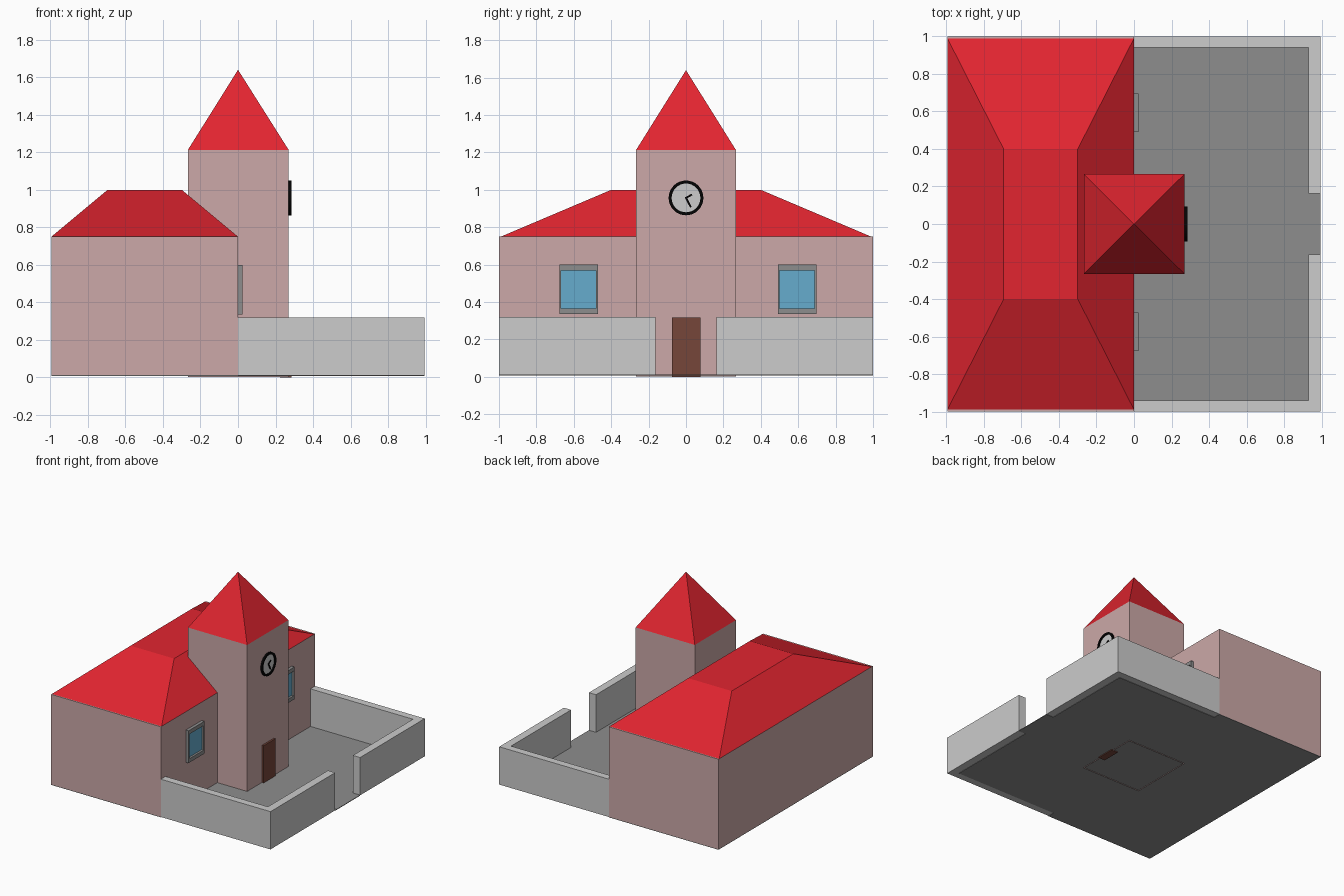
import bpy, bmesh
from math import atan2, hypot

cube = bpy.data.objects.get("Cube")
if cube:
    bpy.data.objects.remove(cube, do_unlink=True)


def material(name, *rgb):
    """Flat material from 0-255 display colour values."""
    lin = [((c / 255 + 0.055) / 1.055) ** 2.4 if c > 10 else c / 255 / 12.92 for c in rgb]
    m = bpy.data.materials.new(name)
    m.use_nodes = True
    m.diffuse_color = (*lin, 1)
    m.node_tree.nodes["Principled BSDF"].inputs["Base Color"].default_value = (*lin, 1)
    return m


PINK = material("pink_plaster", 204, 169, 168)
RED = material("red_tiles", 226, 37, 48)
STONE = material("light_stone", 204, 204, 204)
GREY = material("grey_paving", 141, 141, 141)
GLASS = material("blue_glass", 102, 172, 205)
BROWN = material("brown_wood", 118, 70, 58)
BLACK = material("black_iron", 4, 4, 4)


def finish(name, bm, mat):
    bmesh.ops.recalc_face_normals(bm, faces=bm.faces)
    mesh = bpy.data.meshes.new(name)
    bm.to_mesh(mesh)
    bm.free()
    mesh.materials.append(mat)
    obj = bpy.data.objects.new(name, mesh)
    bpy.context.collection.objects.link(obj)
    return obj


def frustum(name, mat, x, y, z, top_x=None, top_y=None, open_bottom=False):
    """Box between ranges; the top may be a smaller rectangle."""
    bm = bmesh.new()
    rings = []
    for (x0, x1), (y0, y1), h in ((x, y, z[0]), (top_x or x, top_y or y, z[1])):
        rings.append([bm.verts.new(p) for p in
                      ((x0, y0, h), (x1, y0, h), (x1, y1, h), (x0, y1, h))])
    low, high = rings
    for i in range(4):
        j = (i + 1) % 4
        bm.faces.new((low[i], low[j], high[j], high[i]))
    bm.faces.new(high)
    bottom = bm.faces.new(low[::-1])
    bmesh.ops.recalc_face_normals(bm, faces=bm.faces)
    if open_bottom:
        bmesh.ops.delete(bm, geom=[bottom], context='FACES_ONLY')
    bmesh.ops.remove_doubles(bm, verts=bm.verts, dist=1e-5)
    return finish(name, bm, mat)


def prism(name, mat, outline, z0, z1):
    """Vertical prism over a ground outline."""
    bm = bmesh.new()
    face = bm.faces.new([bm.verts.new((px, py, z0)) for px, py in outline])
    ext = bmesh.ops.extrude_face_region(bm, geom=[face])
    for v in ext["geom"]:
        if isinstance(v, bmesh.types.BMVert):
            v.co.z = z1
    return finish(name, bm, mat)


X, Y, INNER_X, INNER_Y, GATE = 0.995, 1.0, 0.93, 0.94, 0.162
BASE = 0.01

# Courtyard floor: wide under the hall, narrower between the walls, out to the gate
half = [(X, GATE), (INNER_X, GATE), (INNER_X, INNER_Y), (0, INNER_Y), (0, Y), (-X, Y)]
prism("courtyard_floor", GREY, half + [(px, -py) for px, py in reversed(half)],
      BASE - 0.003, BASE + 0.002)

# Courtyard walls, one L shape on each side of the gate
for side, label in ((1, "back"), (-1, "front")):
    outline = [(0, Y), (X, Y), (X, GATE), (INNER_X, GATE), (INNER_X, INNER_Y), (0, INNER_Y)]
    prism(label + "_courtyard_wall", STONE, [(px, py * side) for px, py in outline], BASE, 0.32)

# Hall with hipped roof
frustum("hall", PINK, (-X, 0), (-Y, Y), (BASE, 0.75))
frustum("hall_roof", RED, (-X, 0), (-0.99, 0.99), (0.75, 1.0), (-0.695, -0.3), (-0.4, 0.4))

# Tower with pyramid roof
T = (-0.267, 0.27)
S = (-0.267, 0.267)
frustum("tower", PINK, T, S, (0.002, 1.213), open_bottom=True)
frustum("tower_roof", RED, T, S, (1.213, 1.64), (0, 0), (0, 0))
frustum("door", BROWN, (0.225, 0.285), (-0.075, 0.077), (0, 0.317))

# Windows: four frame bars around a set-back pane
for yc, label in ((-0.574, "front"), (0.594, "back")):
    y0, y1, z0, z1 = yc - 0.103, yc + 0.103, 0.335, 0.6
    depth, side, rail = (-0.01, 0.025), 0.01, 0.032
    frustum(label + "_window_sill", GREY, depth, (y0, y1), (z0, z0 + rail))
    frustum(label + "_window_lintel", GREY, depth, (y0, y1), (z1 - rail, z1))
    for a, n in ((y0, "right"), (y1 - side, "left")):
        frustum(f"{label}_window_{n}_jamb", GREY, depth, (a, a + side), (z0 + rail, z1 - rail))
    frustum(label + "_window_pane", GLASS, (-0.01, 0.008), (y0 + side, y1 - side),
            (z0 + rail, z1 - rail))

# Clock: dial, ring and two hands
CZ = 0.957


def disc(name, mat, radius, x0, x1, hole=0):
    """Round plate facing +x, optionally with a hole."""
    bm = bmesh.new()
    bmesh.ops.create_circle(bm, cap_ends=not hole, radius=radius, segments=32)
    if hole:
        inner = bmesh.ops.create_circle(bm, radius=hole, segments=32)
        bmesh.ops.bridge_loops(bm, edges=bm.edges[:])
    ext = bmesh.ops.extrude_face_region(bm, geom=bm.faces[:])
    for v in ext["geom"]:
        if isinstance(v, bmesh.types.BMVert):
            v.co.z = x1 - x0
    for v in bm.verts:
        v.co = (x0 + v.co.z, v.co.x, CZ + v.co.y)
    return finish(name, bm, mat)


disc("clock_dial", STONE, 0.085, 0.265, 0.274)
disc("clock_ring", BLACK, 0.093, 0.268, 0.284, hole=0.077)
for name, dy, dz in (("hour_hand", 0.032, 0.018), ("minute_hand", 0.026, -0.05)):
    length = hypot(dy, dz)
    hand = frustum(name, BLACK, (0, 0.008), (-0.005, length), (-0.005, 0.005))
    hand.location = (0.272, 0, CZ)
    hand.rotation_euler.x = atan2(dz, dy)
